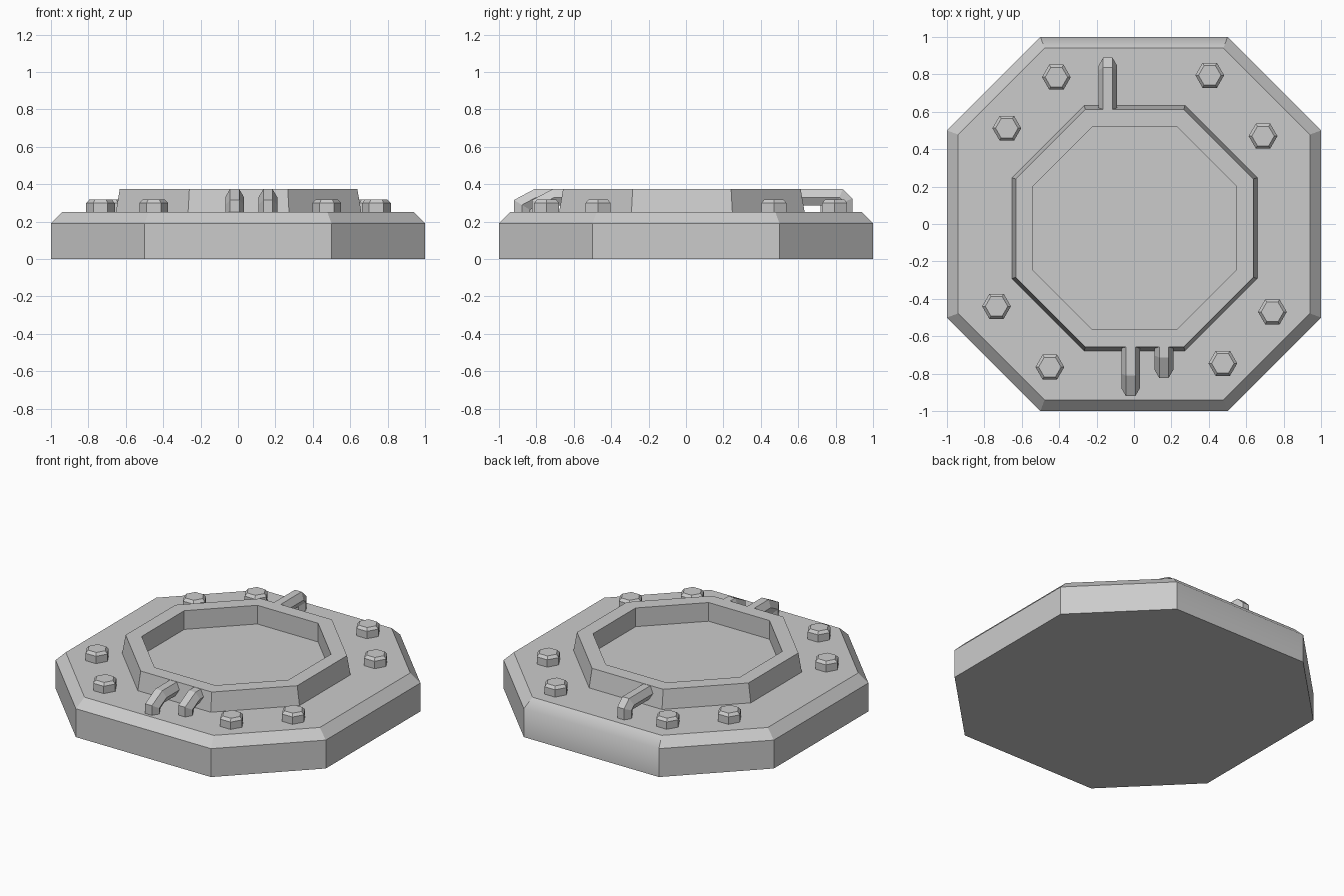
import bpy
import bmesh
import math
from mathutils import Vector

cube = bpy.data.objects.get("Cube")
if cube:
    bpy.data.objects.remove(cube, do_unlink=True)

# One plain grey for everything
grey = bpy.data.materials.new("plain_grey")
grey.use_nodes = True
grey.diffuse_color = (0.6, 0.6, 0.6, 1)
grey.node_tree.nodes["Principled BSDF"].inputs["Base Color"].default_value = (0.6, 0.6, 0.6, 1)


def octagon(half, corner, z, cx=0.0, cy=0.0):
    """Chamfered square outline, counter-clockwise."""
    pts = [(half, -corner), (half, corner), (corner, half), (-corner, half)]
    pts += [(-x, -y) for x, y in pts]
    return [Vector((cx + x, cy + y, z)) for x, y in pts]


def hexagon(r, z):
    return [Vector((r * math.cos(a), r * math.sin(a), z))
            for a in (i * math.pi / 3 for i in range(6))]


def loft(name, rings, closed=False):
    """Skin a stack of outlines; either cap the ends or join last to first."""
    bm = bmesh.new()
    loops = [[bm.verts.new(p) for p in ring] for ring in rings]
    pairs = list(zip(loops, loops[1:]))
    if closed:
        pairs.append((loops[-1], loops[0]))
    else:
        bm.faces.new(loops[0])
        bm.faces.new(loops[-1])
    n = len(loops[0])
    for a, b in pairs:
        for i in range(n):
            j = (i + 1) % n
            bm.faces.new((a[i], a[j], b[j], b[i]))
    bmesh.ops.recalc_face_normals(bm, faces=bm.faces)
    mesh = bpy.data.meshes.new(name)
    bm.to_mesh(mesh)
    bm.free()
    mesh.materials.append(grey)
    obj = bpy.data.objects.new(name, mesh)
    bpy.context.collection.objects.link(obj)
    return obj


def pipe(name, x, path, r=0.05):
    """Sweep a hexagon along a (y, z) path with mitred bends."""
    pts = [Vector(p) for p in path]
    rings = []
    for i, p in enumerate(pts):
        before = (p - pts[i - 1]).normalized() if i else (pts[1] - p).normalized()
        after = (pts[i + 1] - p).normalized() if i + 1 < len(pts) else before
        along = (before + after).normalized()
        side = Vector((-along.y, along.x)) / along.dot(before)
        rings.append([Vector((x + h.x, p.x + side.x * h.y, p.y + side.y * h.y))
                      for h in hexagon(r, 0)])
    return loft(name, rings)


# Heavy base slab with a chamfered rim; the back side is softly shaded
base = loft("base_slab", [octagon(1, 0.5, 0), octagon(1, 0.5, 0.19), octagon(0.94, 0.478, 0.25)])
for face in base.data.polygons:
    face.use_smooth = face.normal.y > 0.6 and abs(face.normal.x) < 0.1

# Raised collar around the recess
cx, cy = 0.003, -0.022
loft("collar", [octagon(0.657, 0.27, 0.245, cx, cy), octagon(0.635, 0.263, 0.375, cx, cy),
                octagon(0.543, 0.225, 0.375, cx, cy), octagon(0.543, 0.225, 0.245, cx, cy)],
     closed=True)

# Hex bolts around the rim
bolts = [(-0.415, 0.785), (0.405, 0.795), (-0.68, 0.512), (0.69, 0.47),
         (-0.735, -0.44), (0.74, -0.47), (-0.45, -0.765), (0.475, -0.745)]
for i, (x, y) in enumerate(bolts):
    bolt = loft(f"bolt_{i + 1}", [hexagon(0.077, 0), hexagon(0.077, 0.051), hexagon(0.06, 0.069)])
    bolt.location = (x, y, 0.248)

# Bent pipes from the collar down to the base
pipe("back_pipe", -0.14, [(0.59, 0.33), (0.82, 0.33), (0.846, 0.305), (0.846, 0.245)])
for name, x, reach in (("front_long_pipe", -0.018, -0.877), ("front_short_pipe", 0.16, -0.78)):
    pipe(name, x, [(-0.63, 0.33), (reach + 0.077, 0.33), (reach, 0.289), (reach, 0.245)])
